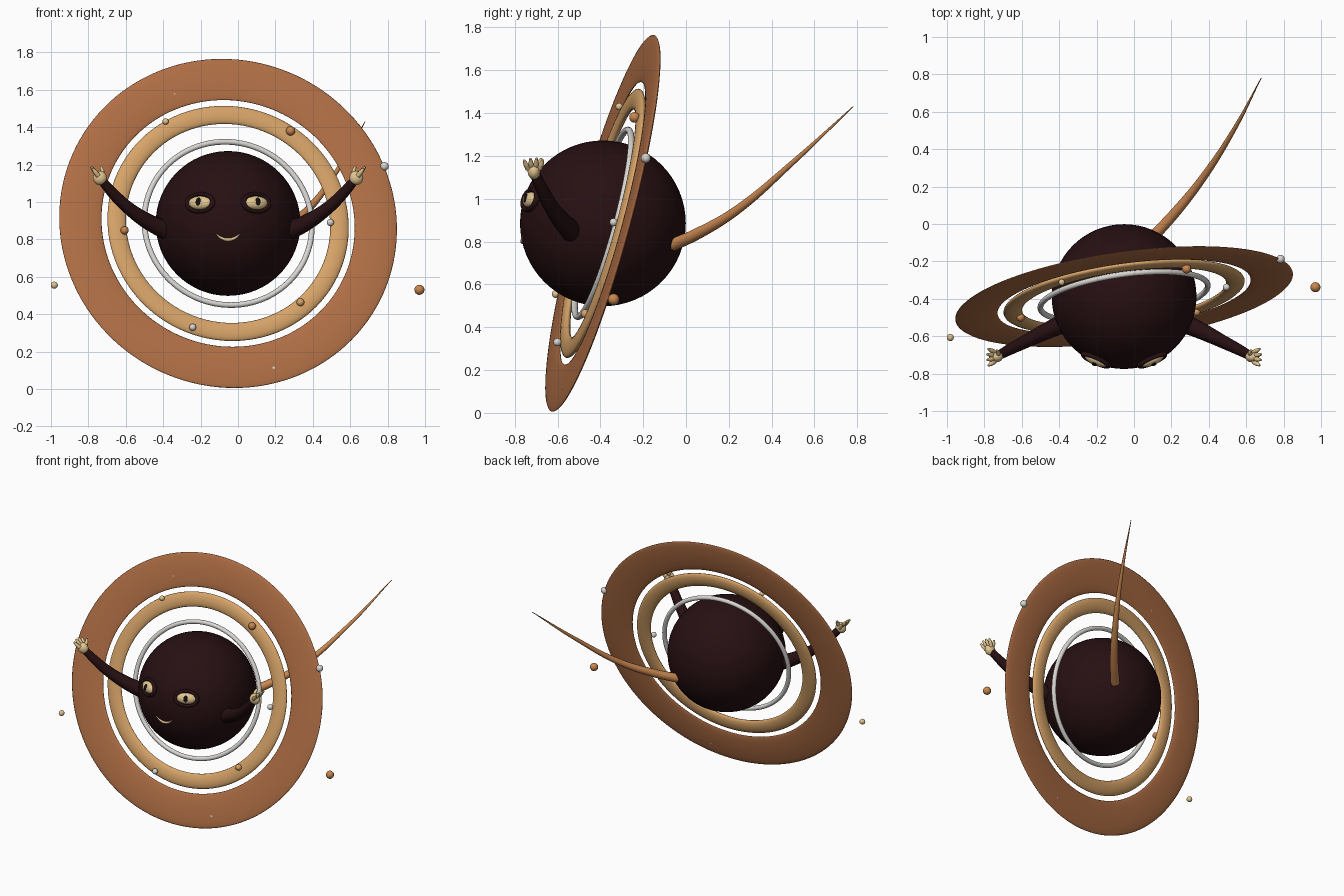
import bpy
import math
from mathutils import Vector

cube = bpy.data.objects.get("Cube")
if cube:
    bpy.data.objects.remove(cube, do_unlink=True)


def material(name, r, g, b):
    mat = bpy.data.materials.new(name)
    mat.use_nodes = True
    color = (r, g, b, 1)
    mat.diffuse_color = color
    mat.node_tree.nodes["Principled BSDF"].inputs["Base Color"].default_value = color
    return mat


DARK = material("dark maroon", 0.02, 0.005, 0.006)
BLACK = material("pupil black", 0.006, 0.004, 0.004)
BROWN = material("ring brown", 0.44, 0.16, 0.06)
TAN = material("ring tan", 0.68, 0.37, 0.14)
COPPER = material("copper", 0.58, 0.24, 0.08)
CREAM = material("cream", 0.76, 0.56, 0.28)
SILVER = material("silver", 0.70, 0.68, 0.65)

CENTER = Vector((-0.053, -0.388, 0.885))
RADIUS = 0.387


def finish(name, mat):
    obj = bpy.context.object
    obj.name = name
    obj.data.materials.append(mat)
    bpy.ops.object.shade_smooth()
    return obj


def ellipsoid(name, loc, size, mat, facing=None, segments=24):
    """Sphere scaled to the half sizes, local z turned along facing."""
    rot = facing.to_track_quat('Z', 'Y').to_euler() if facing else (0, 0, 0)
    bpy.ops.mesh.primitive_uv_sphere_add(segments=segments, ring_count=segments // 2,
                                         radius=1, location=loc, rotation=rot)
    bpy.context.object.scale = size
    return finish(name, mat)


def ring(name, loc, facing, major, minor, scale, mat, segments=96):
    bpy.ops.mesh.primitive_torus_add(major_radius=major, minor_radius=minor,
                                     major_segments=segments, minor_segments=20,
                                     location=loc,
                                     rotation=facing.to_track_quat('Z', 'Y').to_euler())
    bpy.context.object.scale = scale
    return finish(name, mat)


def tube(name, points, radii, mat):
    """Tapered tube through the points."""
    curve = bpy.data.curves.new(name, 'CURVE')
    curve.dimensions = '3D'
    curve.bevel_depth = 1
    curve.bevel_resolution = 4
    curve.use_fill_caps = True
    spline = curve.splines.new('BEZIER')
    spline.bezier_points.add(len(points) - 1)
    for bp, p, r in zip(spline.bezier_points, points, radii):
        bp.co = p
        bp.radius = r
        bp.handle_left_type = bp.handle_right_type = 'AUTO'
    curve.materials.append(mat)
    obj = bpy.data.objects.new(name, curve)
    bpy.context.collection.objects.link(obj)
    return obj


def on_body(dx, dz):
    """Point of the body's front surface, relative to its centre."""
    return Vector((dx, -math.sqrt(RADIUS ** 2 - dx * dx - dz * dz), dz))


# Round body
ellipsoid("body", CENTER, (RADIUS,) * 3, DARK, segments=64)

# Tilted rings
TILT = Vector((0.135, -0.956, 0.26))
ring("outer_ring", CENTER, TILT, 0.797, 0.114, (1, 1, 0.12), BROWN, 128)
ring("middle_ring", CENTER, TILT, 0.601, 0.050, (1, 1, 0.4), TAN)
ring("inner_ring", CENTER, TILT, 0.452, 0.015, (1, 1, 1), SILVER)

# Face and arms, mirrored to both sides
for label, s in (("left", 1), ("right", -1)):
    look = on_body(s * 0.15, 0.11)
    out = look.normalized()
    ellipsoid(label + "_eye", CENTER + look, (0.066, 0.037, 0.028), CREAM, out)
    ring(label + "_eyelid", CENTER + look, out, 0.073, 0.014, (1, 0.68, 1), DARK, 40)
    ellipsoid(label + "_pupil", CENTER + look + out * 0.026, (0.014, 0.022, 0.006), BLACK, out)

    def side(x, y, z):
        return Vector((CENTER.x + s * x, y, z))

    tube(label + "_arm",
         [side(0.32, -0.53, 0.845), side(0.42, -0.575, 0.89), side(0.53, -0.63, 0.965),
          side(0.61, -0.67, 1.04), side(0.675, -0.705, 1.115)],
         [0.052, 0.044, 0.035, 0.030, 0.024], DARK)

    # Hand with fanned fingers
    palm = side(0.685, -0.71, 1.128)
    reach = Vector((s * 0.62, 0, 0.78))
    ellipsoid(label + "_palm", palm, (0.030, 0.038, 0.038), CREAM, reach, 16)
    for i, fan in enumerate((-0.55, -0.2, 0.15, 0.5)):
        tip = palm + reach * (0.082 - 0.03 * abs(fan)) + Vector((0, fan * 0.085, 0))
        base = palm + reach * 0.015 + Vector((0, fan * 0.05, 0))
        tube(f"{label}_finger_{i + 1}", [base, (base + tip) / 2, tip],
             [0.013, 0.012, 0.006], CREAM)
    tube(label + "_thumb", [palm, palm + Vector((-s * 0.012, 0.02, 0.035)),
                            palm + Vector((-s * 0.005, 0.035, 0.06))],
         [0.014, 0.012, 0.006], CREAM)

# Smile
smile = [(-0.062, -0.058), (-0.035, -0.078), (0, -0.087), (0.035, -0.078), (0.062, -0.058)]
tube("mouth", [CENTER + on_body(x, z) for x, z in smile],
     [0.003, 0.007, 0.009, 0.007, 0.003], CREAM)

# Tapered tail
tube("tail", [(0.11, -0.06, 0.785), (0.22, 0.06, 0.84), (0.36, 0.235, 0.945),
              (0.535, 0.505, 1.175), (0.68, 0.78, 1.43)],
     [0.030, 0.027, 0.021, 0.012, 0.002], COPPER)

# Small moons
moons = [
    (-0.387, -0.312, 1.43, 0.017, CREAM),
    (0.281, -0.24, 1.38, 0.025, COPPER),
    (0.783, -0.188, 1.19, 0.023, SILVER),
    (0.494, -0.338, 0.89, 0.019, SILVER),
    (-0.606, -0.50, 0.848, 0.022, COPPER),
    (0.334, -0.47, 0.463, 0.021, TAN),
    (-0.242, -0.60, 0.33, 0.019, SILVER),
    (-0.982, -0.607, 0.555, 0.019, CREAM),
    (0.970, -0.338, 0.53, 0.027, COPPER),
    (-0.34, -0.241, 1.575, 0.0145, TAN),
    (0.19, -0.565, 0.11, 0.0145, SILVER),
]
for i, (x, y, z, r, mat) in enumerate(moons):
    ellipsoid(f"moon_{i + 1}", (x, y, z), (r, r, r), mat, segments=16)
